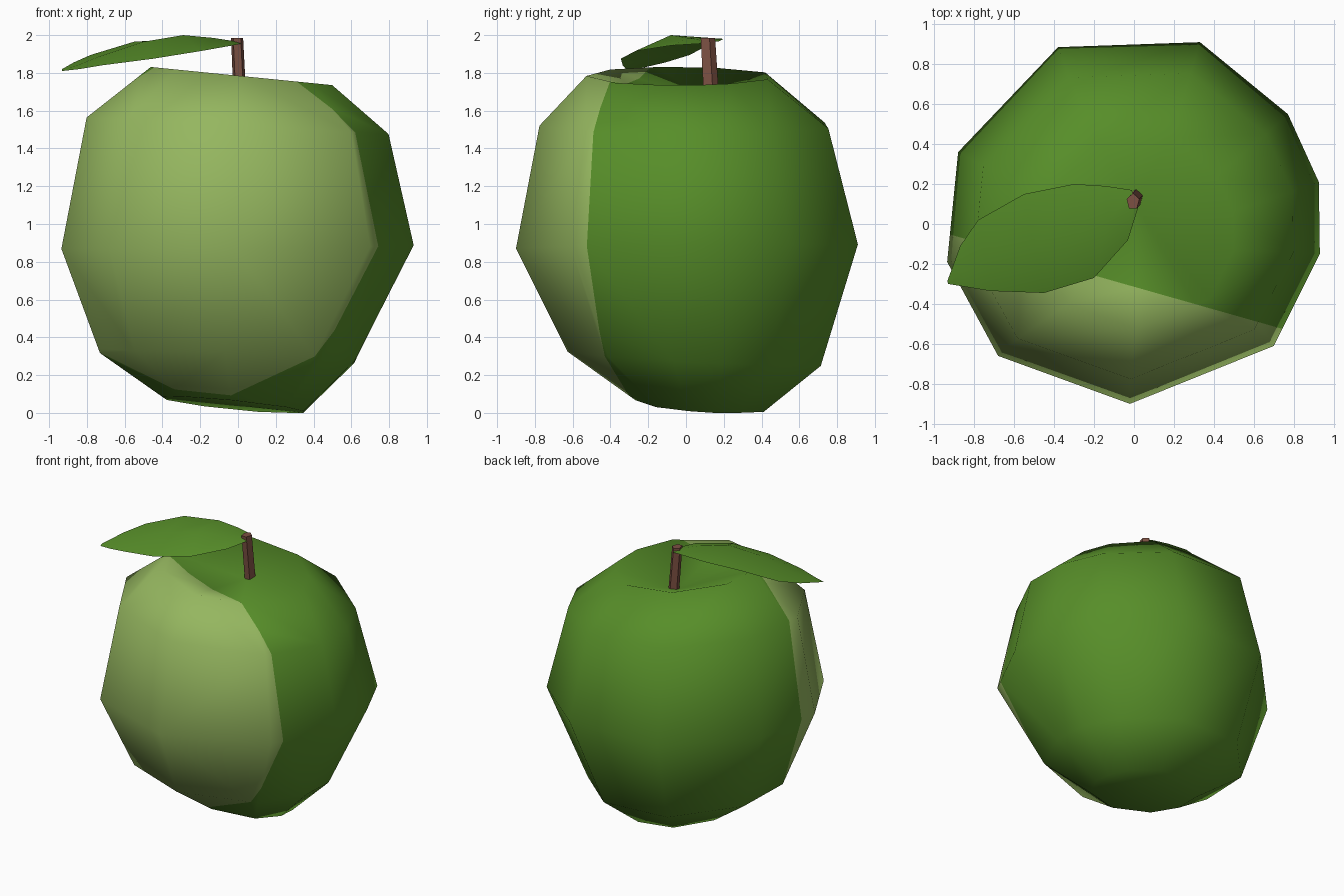
import bpy, bmesh, math
from mathutils import Vector

if "Cube" in bpy.data.objects:
    bpy.data.objects.remove(bpy.data.objects["Cube"])


def material(name, rgb):
    m = bpy.data.materials.new(name)
    m.diffuse_color = (*rgb, 1)
    m.use_nodes = True
    m.node_tree.nodes["Principled BSDF"].inputs["Base Color"].default_value = m.diffuse_color
    return m


green = material("apple green", (0.095, 0.27, 0.022))
pale = material("pale green", (0.30, 0.47, 0.115))
brown = material("stem brown", (0.20, 0.08, 0.055))


def finish(bm, name, mats, smooth=True):
    me = bpy.data.meshes.new(name)
    for f in bm.faces:
        f.smooth = smooth
    bm.to_mesh(me)
    bm.free()
    for m in mats:
        me.materials.append(m)
    ob = bpy.data.objects.new(name, me)
    bpy.context.collection.objects.link(ob)
    return ob


def bridge(bm, a, b):
    n = len(a)
    for i in range(n):
        j = (i + 1) % n
        bm.faces.new((a[i], a[j], b[j], b[i]))


# Apple body: one irregular outline, scaled, shifted and tilted per ring
outline = [(0.925, 0.21), (0.77, 0.55), (0.33, 0.91), (-0.38, 0.885), (-0.88, 0.36),
           (-0.935, -0.19), (-0.68, -0.66), (-0.02, -0.90), (0.70, -0.61), (0.93, -0.15)]
# scale x, shift x, scale y, shift y, height, tilt x, tilt y
rings = [(0.40, -0.025, 0.375, 0.07, 0.045, -0.10, -0.07),
         (0.723, -0.055, 0.74, 0.04, 0.29, -0.03, -0.05),
         (1.0, 0.0, 1.0, 0.0, 0.88, 0.01, 0.01),
         (0.857, 0.0, 0.845, -0.015, 1.52, -0.055, 0.0),
         (0.515, 0.02, 0.53, -0.05, 1.785, -0.10, 0.0)]
bm = bmesh.new()
loops = []
for sx, cx, sy, cy, z, tx, ty in rings:
    loop = []
    for px, py in outline:
        x, y = px * sx + cx, py * sy + cy
        loop.append(bm.verts.new((x, y, max(0.0, z + tx * x + ty * y))))
    loops.append(loop)
for a, b in zip(loops, loops[1:]):
    bridge(bm, a, b)
base = bm.verts.new((0, 0.07, 0.04))
dip = bm.verts.new((0.0, 0.1, 1.66))
for i in range(10):
    j = (i + 1) % 10
    bm.faces.new((loops[0][j], loops[0][i], base))
    bm.faces.new((loops[-1][i], loops[-1][j], dip))

# Pale patch: everything in front of one upright plane
point, normal = Vector((0, -0.314, 0)), Vector((0.284, 1, 0)).normalized()
bmesh.ops.bisect_plane(bm, geom=bm.verts[:] + bm.edges[:] + bm.faces[:],
                       plane_co=point, plane_no=normal)
for f in bm.faces:
    f.material_index = int((f.calc_center_median() - point).dot(normal) < 0)
bmesh.ops.recalc_face_normals(bm, faces=bm.faces[:])
finish(bm, "apple_body", [green, pale])

# Stem: leaning five-sided prism
bm = bmesh.new()
ends = []
for cx, cy, z, r in [(0.013, 0.135, 1.6, 0.045), (-0.005, 0.112, 1.985, 0.042)]:
    ends.append([bm.verts.new((cx + 0.8 * r * math.cos(t), cy + r * math.sin(t), z))
                 for t in (math.tau * i / 5 + 0.3 for i in range(5))])
bridge(bm, *ends)
bm.faces.new(ends[1])
bm.faces.new(ends[0][::-1])
bmesh.ops.recalc_face_normals(bm, faces=bm.faces[:])
finish(bm, "stem", [brown], smooth=False)

# Leaf: back edge, midrib and front edge at each station
stations = [((-0.01, 0.17, 1.965), (0.0, 0.11, 1.965), (0.02, 0.08, 1.955)),
            ((-0.14, 0.19, 1.975), (-0.13, 0.01, 1.985), (-0.03, -0.08, 1.945)),
            ((-0.30, 0.20, 1.98), (-0.29, -0.08, 2.0), (-0.20, -0.27, 1.915)),
            ((-0.55, 0.15, 1.965), (-0.50, -0.13, 1.965), (-0.45, -0.345, 1.875)),
            ((-0.78, 0.02, 1.895), (-0.74, -0.18, 1.885), (-0.72, -0.335, 1.84)),
            ((-0.87, -0.11, 1.855), (-0.85, -0.24, 1.84), (-0.84, -0.315, 1.82)),
            ((-0.932, -0.28, 1.82), (-0.933, -0.29, 1.813), (-0.93, -0.30, 1.81))]
bm = bmesh.new()
rows = [[bm.verts.new(p) for p in s] for s in stations]
for a, b in zip(rows, rows[1:]):
    for k in range(2):
        bm.faces.new((a[k], b[k], b[k + 1], a[k + 1]))
finish(bm, "leaf", [green])
